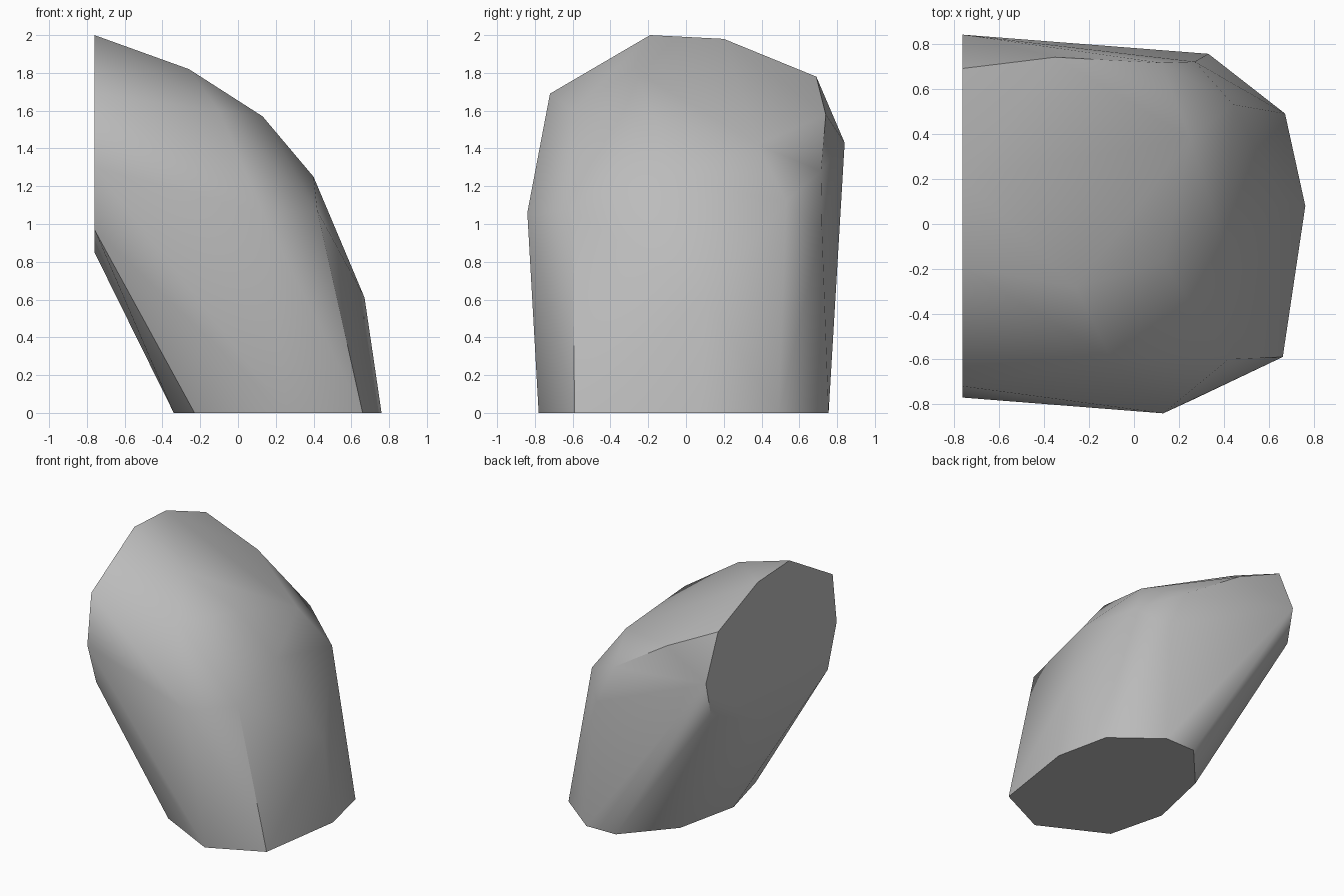
import bpy
import bmesh
import math

# Remove the default cube only
default_cube = bpy.data.objects.get("Cube")
if default_cube:
    bpy.data.objects.remove(default_cube, do_unlink=True)


def make_material(name, colour):
    material = bpy.data.materials.new(name)
    material.use_nodes = True
    material.diffuse_color = colour
    shader = next(n for n in material.node_tree.nodes if n.type == "BSDF_PRINCIPLED")
    shader.inputs["Base Color"].default_value = colour
    return material


# Rim of the flat base, as (x, y) on the ground
base_rim = [(.26, -.78), (.66, -.59), (.76, .08), (.67, .49), (.33, .755),
            (.08, .75), (-.23, .4), (-.34, -.1), (-.23, -.53)]

# Rim of the flat upright end, as (y, z)
end_x = -.76
end_rim = [(-.77, 1.3), (-.72, 1.69), (-.19, 2), (.2, 1.98), (.69, 1.78),
           (.84, 1.43), (.78, 1.17), (.1, .85), (-.66, .97)]

# Corners of the outer bend
front_bend = [(.13, -.84, 1.06), (.42, -.6, 1.07), (-.1, -.6, 1.6)]
crown_bend = [(.67, .1, .61), (.4, -.1, 1.25), (.13, -.17, 1.57), (-.26, -.28, 1.82)]
shoulder_bend = [(.44, .53, 1.12), (.25, .38, 1.42)]
back_bend = [(.27, .72, .97), (.12, .715, 1.28), (-.35, .74, 1.58)]


def build_faceted_block(name, corners, material):
    """Wrap the corners in a closed skin and merge its flat ends."""
    bm = bmesh.new()
    for corner in corners:
        bm.verts.new(corner)
    skin = bmesh.ops.convex_hull(bm, input=bm.verts[:])
    unused = {item for item in skin["geom_interior"] + skin["geom_unused"]
              if isinstance(item, bmesh.types.BMVert)}
    bmesh.ops.delete(bm, geom=list(unused), context="VERTS")
    bmesh.ops.dissolve_limit(bm, angle_limit=math.radians(.2),
                             verts=bm.verts[:], edges=bm.edges[:])
    bmesh.ops.recalc_face_normals(bm, faces=bm.faces[:])
    mesh = bpy.data.meshes.new(name)
    bm.to_mesh(mesh)
    bm.free()
    mesh.materials.append(material)
    block = bpy.data.objects.new(name, mesh)
    bpy.context.collection.objects.link(block)
    return block


corners = [(x, y, 0) for x, y in base_rim]
corners += [(end_x, y, z) for y, z in end_rim]
corners += front_bend + crown_bend + shoulder_bend + back_bend

stone_grey = make_material("stone_grey", (.5, .5, .5, 1))
rock = build_faceted_block("bent_rock", corners, stone_grey)

# Soft shading over the bend, crisp rims at the flat ends
bpy.ops.object.select_all(action="DESELECT")
rock.select_set(True)
bpy.context.view_layer.objects.active = rock
bpy.ops.object.shade_smooth_by_angle(angle=math.radians(35))
